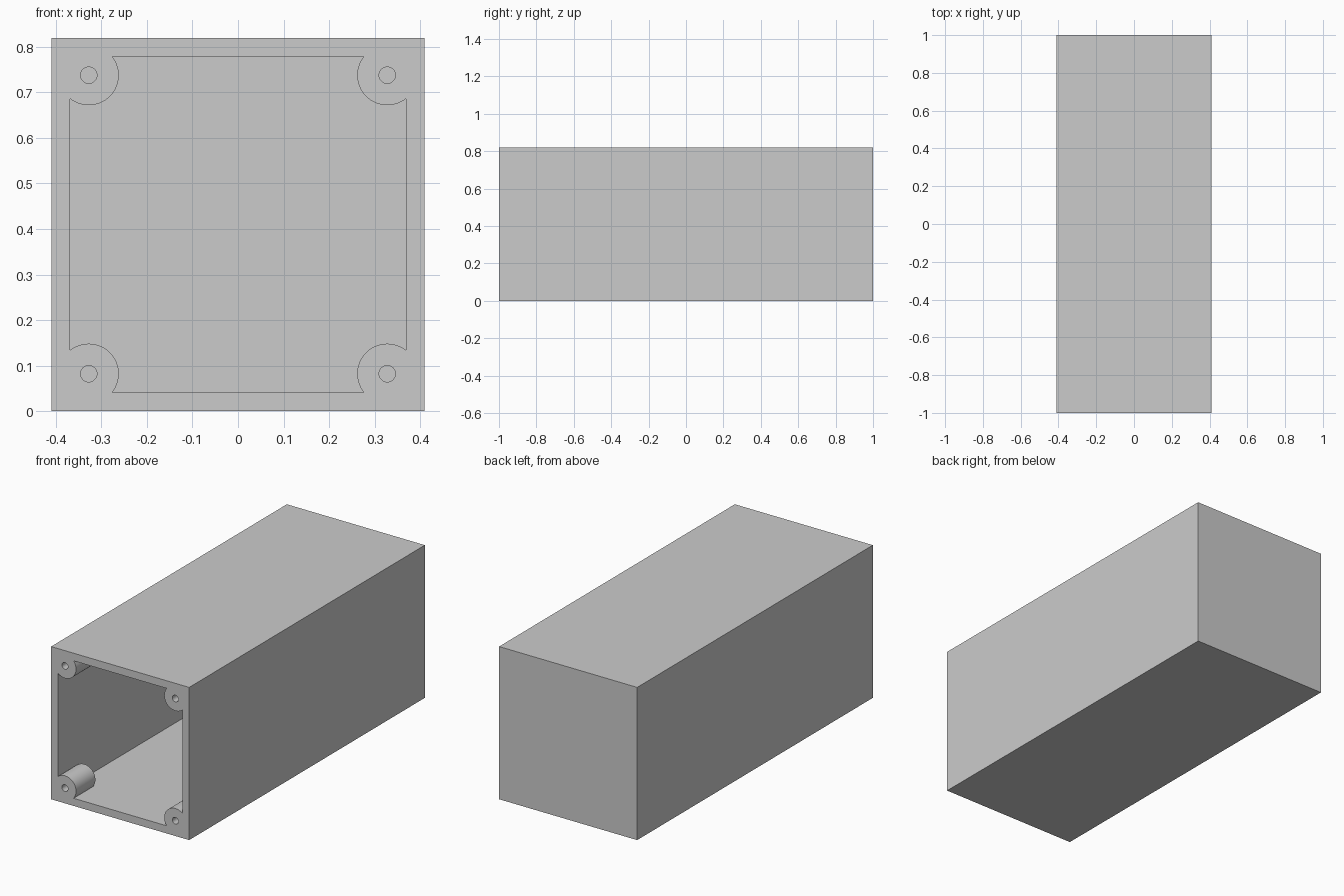
import bpy, math

if "Cube" in bpy.data.objects:
    bpy.data.objects.remove(bpy.data.objects["Cube"])

W, H, WALL = 0.82, 0.82, 0.041
FRONT, BACK = -1.0, 1.0
BOSS_INSET, BOSS_R, HOLE_R = 0.082, 0.066, 0.018
BOSS_END = FRONT + 0.164


def block(name, width, z0, z1, y0, y1):
    bpy.ops.mesh.primitive_cube_add(size=1, location=(0, (y0 + y1) / 2, (z0 + z1) / 2))
    obj = bpy.context.object
    obj.name = name
    obj.scale = (width, y1 - y0, z1 - z0)
    bpy.ops.object.transform_apply(location=True, rotation=True, scale=True)
    return obj


def rod(name, x, z, radius, y0, y1, sides):
    bpy.ops.mesh.primitive_cylinder_add(vertices=sides, radius=radius, depth=y1 - y0,
                                        location=(x, (y0 + y1) / 2, z),
                                        rotation=(math.pi / 2, 0, 0))
    obj = bpy.context.object
    obj.name = name
    bpy.ops.object.transform_apply(location=True, rotation=True, scale=True)
    return obj


def subtract(target, cutter):
    mod = target.modifiers.new("cut", 'BOOLEAN')
    mod.operation, mod.solver, mod.object = 'DIFFERENCE', 'EXACT', cutter
    bpy.context.view_layer.objects.active = target
    bpy.ops.object.modifier_apply(modifier=mod.name)
    bpy.data.objects.remove(cutter, do_unlink=True)


corners = [(sx * (W / 2 - BOSS_INSET), z)
           for sx in (-1, 1) for z in (BOSS_INSET, H - BOSS_INSET)]

# Cavity shape, notched where the corner screw bosses stay solid
cavity = block("cavity", W - 2 * WALL, WALL, H - WALL, FRONT - 0.1, BACK - WALL)
for x, z in corners:
    subtract(cavity, rod("boss", x, z, BOSS_R, FRONT - 0.2, BOSS_END, 64))

# Enclosure, open at the front and closed at the back
enclosure = block("enclosure", W, 0, H, FRONT, BACK)
subtract(enclosure, cavity)

# Screw holes through the bosses
for x, z in corners:
    subtract(enclosure, rod("screw_hole", x, z, HOLE_R, FRONT - 0.1, BOSS_END + 0.05, 32))

bpy.ops.object.select_all(action='DESELECT')
enclosure.select_set(True)
bpy.context.view_layer.objects.active = enclosure
bpy.ops.object.shade_smooth_by_angle(angle=math.radians(30))
